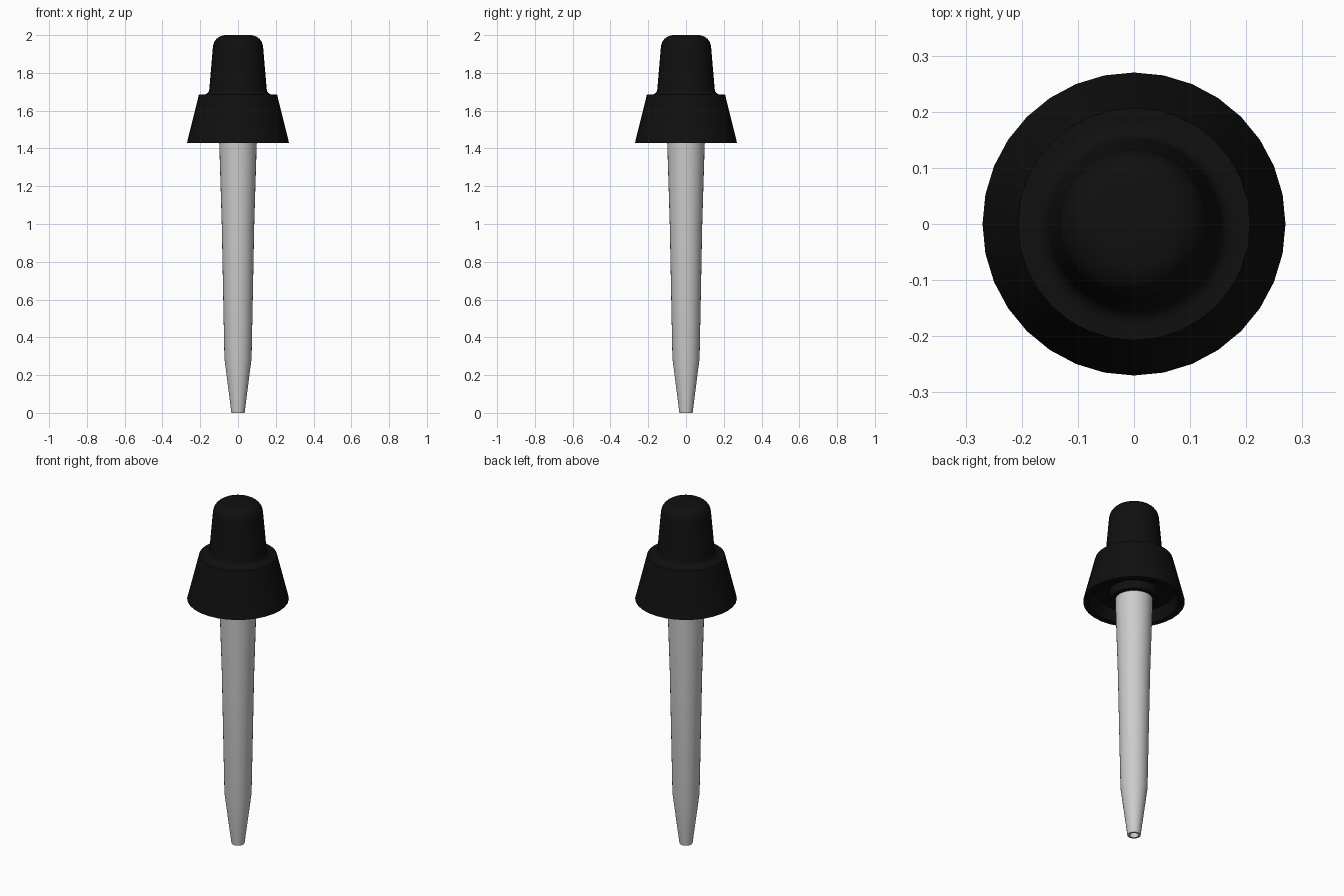
import bpy, bmesh, math

if "Cube" in bpy.data.objects:
    bpy.data.objects.remove(bpy.data.objects["Cube"])

SIDES = 32


def lathe(name, profile, closed=False, angle=35):
    """Revolve (radius, height) points about z; radius 0 becomes a pole."""
    bm = bmesh.new()
    rings = []
    for r, z in profile:
        if r == 0:
            rings.append([bm.verts.new((0, 0, z))] * SIDES)
        else:
            rings.append([bm.verts.new((r * math.cos(2 * math.pi * i / SIDES),
                                        r * math.sin(2 * math.pi * i / SIDES), z))
                          for i in range(SIDES)])
    pairs = list(zip(rings, rings[1:]))
    if closed:
        pairs.append((rings[-1], rings[0]))
    for a, b in pairs:
        for i in range(SIDES):
            j = (i + 1) % SIDES
            bm.faces.new(list(dict.fromkeys((a[i], a[j], b[j], b[i]))))
    bmesh.ops.recalc_face_normals(bm, faces=bm.faces)
    mesh = bpy.data.meshes.new(name)
    bm.to_mesh(mesh)
    bm.free()
    obj = bpy.data.objects.new(name, mesh)
    bpy.context.collection.objects.link(obj)
    bpy.ops.object.select_all(action='DESELECT')
    obj.select_set(True)
    bpy.context.view_layer.objects.active = obj
    bpy.ops.object.shade_smooth_by_angle(angle=math.radians(angle))
    return obj


def arc(cx, cz, r, start, end, steps=6):
    return [(cx + r * math.cos(math.radians(start + (end - start) * i / steps)),
             cz + r * math.sin(math.radians(start + (end - start) * i / steps)))
            for i in range(steps + 1)]


# Glass tube: tapered, open at the tip
lathe("glass_tube", [(0.035, 0), (0.072, 0.29), (0.086, 1.0), (0.10, 1.45),
                     (0.08, 1.45), (0.055, 0.29), (0.024, 0)], closed=True, angle=30)

# Rubber cap: recessed underside with collar, flared skirt, filleted bulb
underside = [(0.085, 1.442), (0.125, 1.442), (0.13, 1.49), (0.21, 1.49), (0.238, 1.43)]
skirt = [(0.27, 1.43), (0.207, 1.685)]
fillet = arc(0.182, 1.715, 0.03, 270, 185, 5)
dome = arc(0.066, 1.933, 0.067, 5, 90, 7)
cap = lathe("rubber_cap", underside + skirt + fillet + dome + [(0, 2.0)])

black = bpy.data.materials.new("black_rubber")
black.diffuse_color = (0.005, 0.005, 0.005, 1)
black.use_nodes = True
black.node_tree.nodes["Principled BSDF"].inputs["Base Color"].default_value = black.diffuse_color
cap.data.materials.append(black)
